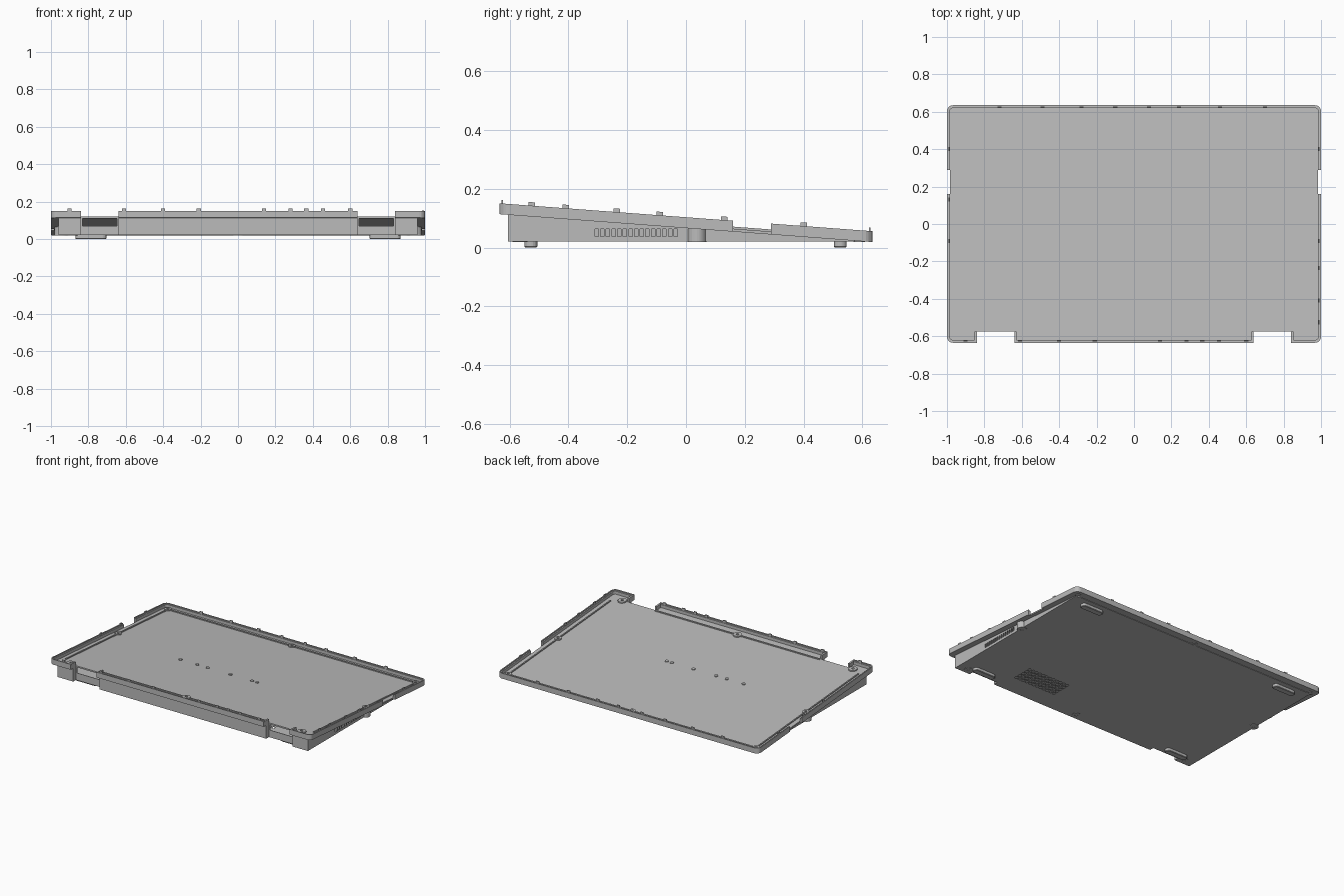
import bpy, bmesh, math
from mathutils import Matrix

cube = bpy.data.objects.get("Cube")
if cube:
    bpy.data.objects.remove(cube)

grey = bpy.data.materials.new("plain grey")
grey.use_nodes = True
COLOR = (0.5, 0.5, 0.5, 1)
grey.diffuse_color = COLOR
grey.node_tree.nodes["Principled BSDF"].inputs["Base Color"].default_value = COLOR

SLOPE, MID, BASE = -0.0748, 0.066, 0.02
FLOOR, RIM = 0.01, 0.037
# Shear that turns flat tray coordinates into the sloping tray
TILT = Matrix(((1, 0, 0, 0), (0, 1, 0, 0), (0, SLOPE, 1, MID), (0, 0, 0, 1)))


def tray_z(y):
    return MID + SLOPE * y


def finish(name, bm, tilt=False):
    if tilt:
        bm.transform(TILT)
    bmesh.ops.recalc_face_normals(bm, faces=bm.faces)
    mesh = bpy.data.meshes.new(name)
    bm.to_mesh(mesh)
    bm.free()
    mesh.materials.append(grey)
    ob = bpy.data.objects.new(name, mesh)
    bpy.context.collection.objects.link(ob)
    return ob


def rounded(w, d, r, cx=0, cy=0, n=5):
    """Outline of a rounded rectangle with half sizes w and d."""
    pts = []
    for q, (sx, sy) in enumerate(((1, 1), (-1, 1), (-1, -1), (1, -1))):
        for i in range(n + 1):
            a = (q + i / n) * math.pi / 2
            pts.append((cx + sx * (w - r) + r * math.cos(a),
                        cy + sy * (d - r) + r * math.sin(a)))
    return pts


def loft(bm, rings, closed=False):
    """Join (outline, height) rings; cap the ends or close into a ring."""
    loops = [[bm.verts.new((x, y, z)) for x, y in pts] for pts, z in rings]
    pairs = list(zip(loops, loops[1:]))
    if closed:
        pairs.append((loops[-1], loops[0]))
    for a, b in pairs:
        for i in range(len(a)):
            j = (i + 1) % len(a)
            bm.faces.new((a[i], a[j], b[j], b[i]))
    if not closed:
        bm.faces.new(loops[0][::-1])
        bm.faces.new(loops[-1])


def box(bm, x0, x1, y0, y1, z0, z1):
    pts = [(x0, y0), (x1, y0), (x1, y1), (x0, y1)]
    loft(bm, [(pts, z0), (pts, z1)])


def tube(bm, x, y, r, hole, z0, z1):
    def circle(rad):
        return rounded(rad, rad, rad, x, y, 6)[::1]
    out, inn = [], []
    for i in range(24):
        a = i * math.tau / 24
        out.append((x + r * math.cos(a), y + r * math.sin(a)))
        inn.append((x + hole * math.cos(a), y + hole * math.sin(a)))
    loft(bm, [(out, z0), (out, z1), (inn, z1), (inn, z0)], closed=True)


def cut(ob, bm):
    """Subtract the boxes in bm and bake the result."""
    cutter = finish("cutter", bm)
    cutter.hide_render = True
    mod = ob.modifiers.new("cut", 'BOOLEAN')
    mod.operation, mod.solver, mod.object = 'DIFFERENCE', 'EXACT', cutter
    bpy.context.view_layer.update()
    dg = bpy.context.evaluated_depsgraph_get()
    ob.data = bpy.data.meshes.new_from_object(ob.evaluated_get(dg))
    ob.modifiers.clear()
    bpy.data.objects.remove(cutter)


# Tray: floor plate with a stepped rim
bm = bmesh.new()


def inset(t):
    return rounded(1 - t, 0.635 - t, 0.032 - t)


loft(bm, [(inset(0), 0), (inset(0), RIM), (inset(0.007), RIM),
          (inset(0.007), 0.031), (inset(0.015), 0.031), (inset(0.015), FLOOR)])
tray = finish("tray", bm, True)
bm = bmesh.new()
for s in (-1, 1):
    xs = sorted((s * 0.64, s * 0.84))
    box(bm, *xs, -0.7, -0.575, -0.1, 0.3)           # hinge notch
    xs = sorted((s * 0.985, s * 1.1))
    box(bm, *xs, 0.16, 0.29, -0.1, 0.3)             # side gap in the rim
cut(tray, bm)

# Short walls beside the hinge notches
bm = bmesh.new()
for s in (-1, 1):
    for a, b in ((0.628, 0.64), (0.84, 0.852)):
        box(bm, *sorted((s * a, s * b)), -0.625, -0.575, 0.005, RIM - 0.001)
finish("notch_walls", bm, True)

# Snap tabs along the rim
bm = bmesh.new()
TAB, T0, T1 = 0.011, 0.007, 0.013


def tabs(values, side, along_x):
    for v in values:
        lo, hi = sorted((side - math.copysign(T0, side), side - math.copysign(T1, side)))
        span = (v - TAB, v + TAB)
        x, y = (span, (lo, hi)) if along_x else ((lo, hi), span)
        box(bm, *x, *y, 0.02, 0.049)


tabs((-0.9, -0.61, -0.4, -0.21, 0.14, 0.28, 0.365, 0.455, 0.6), -0.635, True)
tabs((-0.72, -0.49, -0.28, -0.1, 0.08, 0.24, 0.46, 0.7), 0.635, True)
tabs((-0.525, -0.41, -0.235, -0.09, 0.4), 1, False)
tabs((-0.09, 0.13, 0.4), -1, False)
finish("snap_tabs", bm, True)

# Screw bosses on the tray, low ribs between them and centre pegs
screws = [(0, 0.59, 0.022), (0, -0.565, 0.028)]
for s in (-1, 1):
    screws += [(s * 0.95, 0.59, 0.022), (s * 0.95, 0.045, 0.022), (s * 0.885, -0.565, 0.028)]
bm = bmesh.new()
for x, y, r in screws:
    tube(bm, x, y, r, 0.009, 0.005, 0.018)
finish("screw_bosses", bm, True)

bm = bmesh.new()
for s in (-1, 1):
    for y0, y1 in ((-0.53, 0.02), (0.07, 0.565)):
        box(bm, s * 0.95 - 0.004, s * 0.95 + 0.004, y0, y1, 0.005, 0.017)
    box(bm, *sorted((s * 0.025, s * 0.925)), 0.586, 0.594, 0.005, 0.017)
    box(bm, *sorted((s * 0.03, s * 0.63)), -0.569, -0.561, 0.005, 0.017)
finish("tray_ribs", bm, True)

bm = bmesh.new()
for x in (-0.4, -0.27, -0.19, -0.015, 0.15, 0.19):
    loft(bm, [(rounded(0.012, 0.012, 0.0119, x, -0.06), z) for z in (0.005, 0.015)])
finish("centre_pegs", bm, True)

# Wedge-shaped lower shell, open on top under the tray
half = [(0.64, -0.605), (0.64, -0.575), (0.84, -0.575), (0.84, -0.605),
        (0.96, -0.605), (0.96, 0.58)]
outline = half + [(-x, y) for x, y in reversed(half)]
bm = bmesh.new()
low = [bm.verts.new((x, y, BASE)) for x, y in outline]
top = [bm.verts.new((x, y, tray_z(y) + 0.001)) for x, y in outline]
bm.faces.new(low[::-1])
for i in range(len(low)):
    j = (i + 1) % len(low)
    bm.faces.new((low[i], low[j], top[j], top[i]))
shell = finish("lower_shell", bm)
solid = shell.modifiers.new("wall", 'SOLIDIFY')
solid.thickness, solid.offset = 0.006, -1

bm = bmesh.new()
for s in (-1, 1):                                   # hinge openings
    box(bm, *sorted((s * 0.648, s * 0.832)), -0.59, -0.555, 0.07, 0.2)
for i in range(15):                                 # side vents
    y = -0.31 + i * 0.0192
    box(bm, 0.94, 0.98, y, y + 0.012, 0.037, 0.063)
for i in range(12):                                 # underside grille
    for j in range(5):
        x, y = 0.27 + i * 0.028, -0.46 + j * 0.032
        box(bm, x, x + 0.018, y, y + 0.022, 0.0, 0.035)
cut(shell, bm)

# Screw pillars under the tray, reaching the underside
bm = bmesh.new()
for x, y, r in screws:
    tube(bm, x, y - 0.008 if abs(y) < 0.1 else y, r + (0.01 if abs(y) < 0.1 else -0.002),
         0.011, BASE - 0.002, tray_z(y) + 0.003)
finish("screw_pillars", bm)

# Feet
for s, side in ((1, "left"), (-1, "right")):
    for y, end in ((-0.528, "front"), (0.525, "rear")):
        bm = bmesh.new()
        loft(bm, [(rounded(0.079, 0.018, 0.016, s * 0.787, y), 0),
                  (rounded(0.083, 0.022, 0.02, s * 0.787, y), 0.003),
                  (rounded(0.083, 0.022, 0.02, s * 0.787, y), BASE + 0.002)])
        finish(f"{end}_{side}_foot", bm)
